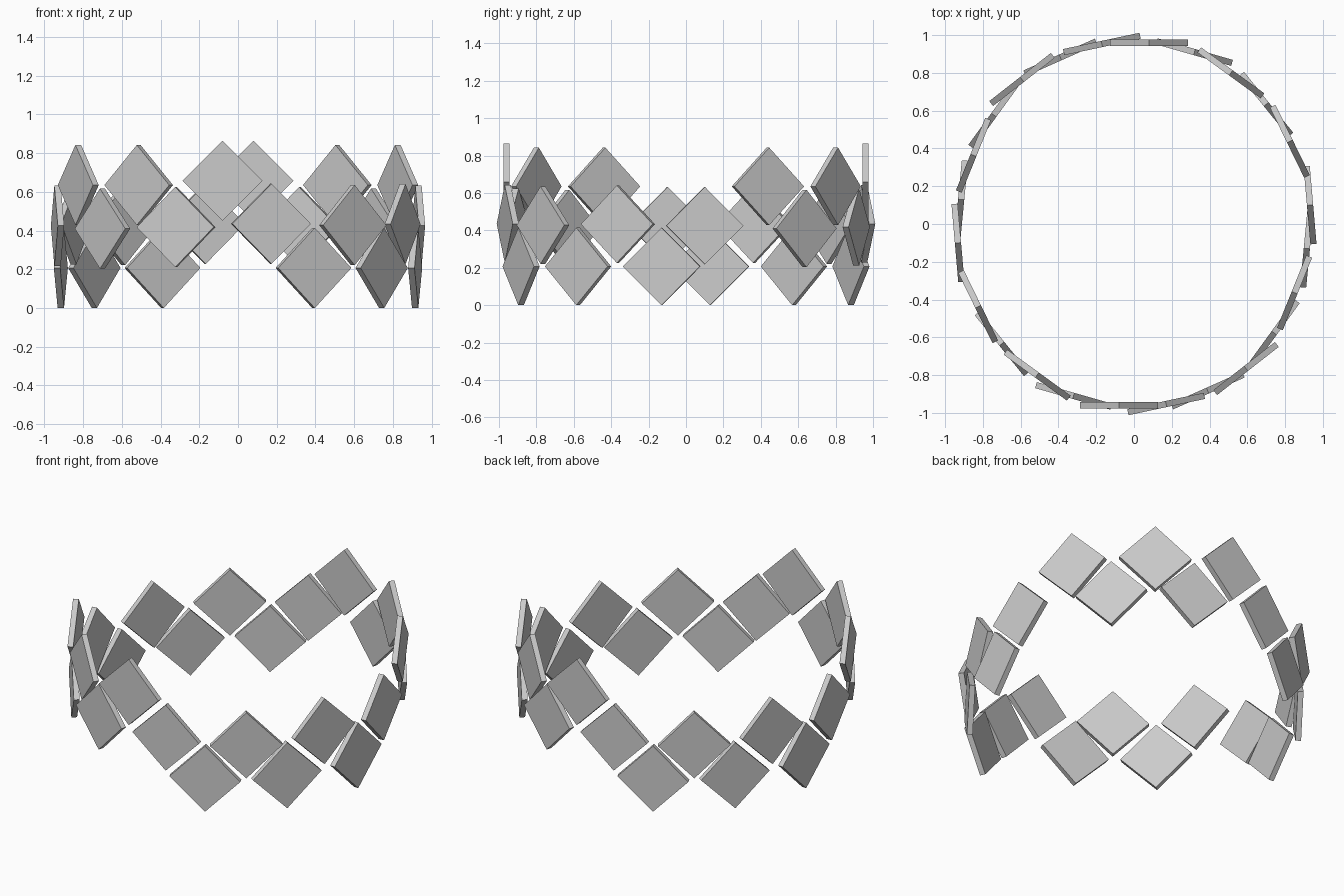
import bpy
from math import radians, sqrt
from mathutils import Matrix

if "Cube" in bpy.data.objects:
    bpy.data.objects.remove(bpy.data.objects["Cube"])

HALF_DIAGONAL = 0.207
SIDE = HALF_DIAGONAL * sqrt(2)
THICK = 0.033

# Half of the ring: x, y, z of the tile centre, direction it faces (degrees)
tiles = [
    (0.08, 0.960, 0.658, 90),
    (0.32, 0.910, 0.418, 74),
    (0.513, 0.80, 0.635, 54),
    (0.70, 0.634, 0.410, 39),
    (0.825, 0.438, 0.635, 26),
    (0.932, 0.10, 0.425, 5),
    (0.915, -0.13, 0.207, -5.5),
    (0.850, -0.364, 0.433, -22),
    (0.742, -0.577, 0.207, -36),
    (0.593, -0.765, 0.428, -52),
    (0.39, -0.882, 0.207, -66),
    (0.17, -0.953, 0.435, -78),
]


def add_tile(name, x, y, z, facing):
    """Thin square plate standing on its corner, facing outwards."""
    bpy.ops.mesh.primitive_cube_add(size=1)
    tile = bpy.context.object
    tile.name = name
    tile.data.transform(
        Matrix.Translation((x, y, z))
        @ Matrix.Rotation(radians(facing), 4, 'Z')
        @ Matrix.Rotation(radians(45), 4, 'X')
        @ Matrix.Diagonal((THICK, SIDE, SIDE, 1)))


# The other half repeats the first, turned by 180 degrees
for half, s in enumerate((1, -1)):
    for i, (x, y, z, facing) in enumerate(tiles):
        add_tile(f"ring_tile_{half * len(tiles) + i + 1:02d}",
                 s * x, s * y, z, facing + 180 * half)
